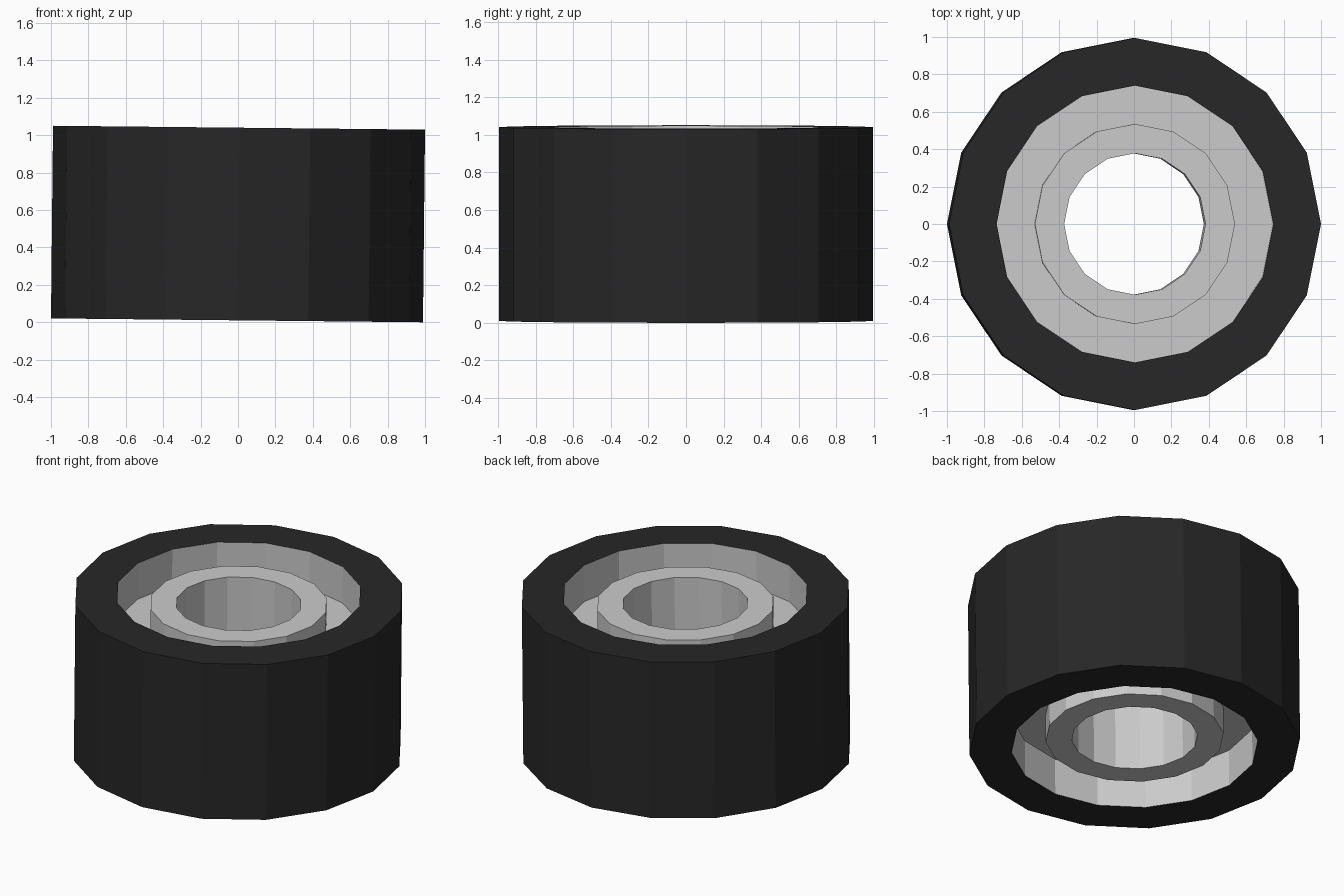
import bpy, bmesh
from math import cos, sin, tau

if "Cube" in bpy.data.objects:
    bpy.data.objects.remove(bpy.data.objects["Cube"])

SIDES = 16
H = 0.515        # half width of the tyre
HUB = 0.453      # half width of the hub
WEB = 0.275      # half thickness of the web plate
R_TYRE, R_RIM, R_HUB, R_BORE = 0.9945, 0.74, 0.535, 0.378
TILT = 0.0105    # the wheel leans slightly towards +x


def lathe(name, profile):
    """Spin a (radius, z) profile around z into flat-faced rings."""
    bm = bmesh.new()
    rings = [[bm.verts.new((r * cos(tau * i / SIDES), r * sin(tau * i / SIDES), z))
              for i in range(SIDES)] for r, z in profile]
    for a, b in zip(rings, rings[1:]):
        for i in range(SIDES):
            j = (i + 1) % SIDES
            bm.faces.new((a[i], a[j], b[j], b[i]))
    mesh = bpy.data.meshes.new(name)
    bm.to_mesh(mesh)
    bm.free()
    obj = bpy.data.objects.new(name, mesh)
    bpy.context.collection.objects.link(obj)
    obj.location.z = H * cos(TILT) + R_TYRE * sin(TILT)
    obj.rotation_euler.y = TILT
    return obj


# Tyre: outer tread and both sidewalls
tyre = lathe("tyre", [(R_RIM, -H), (R_TYRE, -H), (R_TYRE, H), (R_RIM, H)])
rubber = bpy.data.materials.new("rubber")
rubber.diffuse_color = (0.02, 0.02, 0.02, 1)
rubber.use_nodes = True
rubber.node_tree.nodes["Principled BSDF"].inputs["Base Color"].default_value = rubber.diffuse_color
tyre.data.materials.append(rubber)

# Rim: inner wall, recessed web and hollow hub, mirrored top to bottom
upper = [(R_RIM, H), (R_RIM, WEB), (R_HUB, WEB), (R_HUB, HUB), (R_BORE, HUB)]
lathe("rim_and_hub", upper + [(r, -z) for r, z in reversed(upper)])
